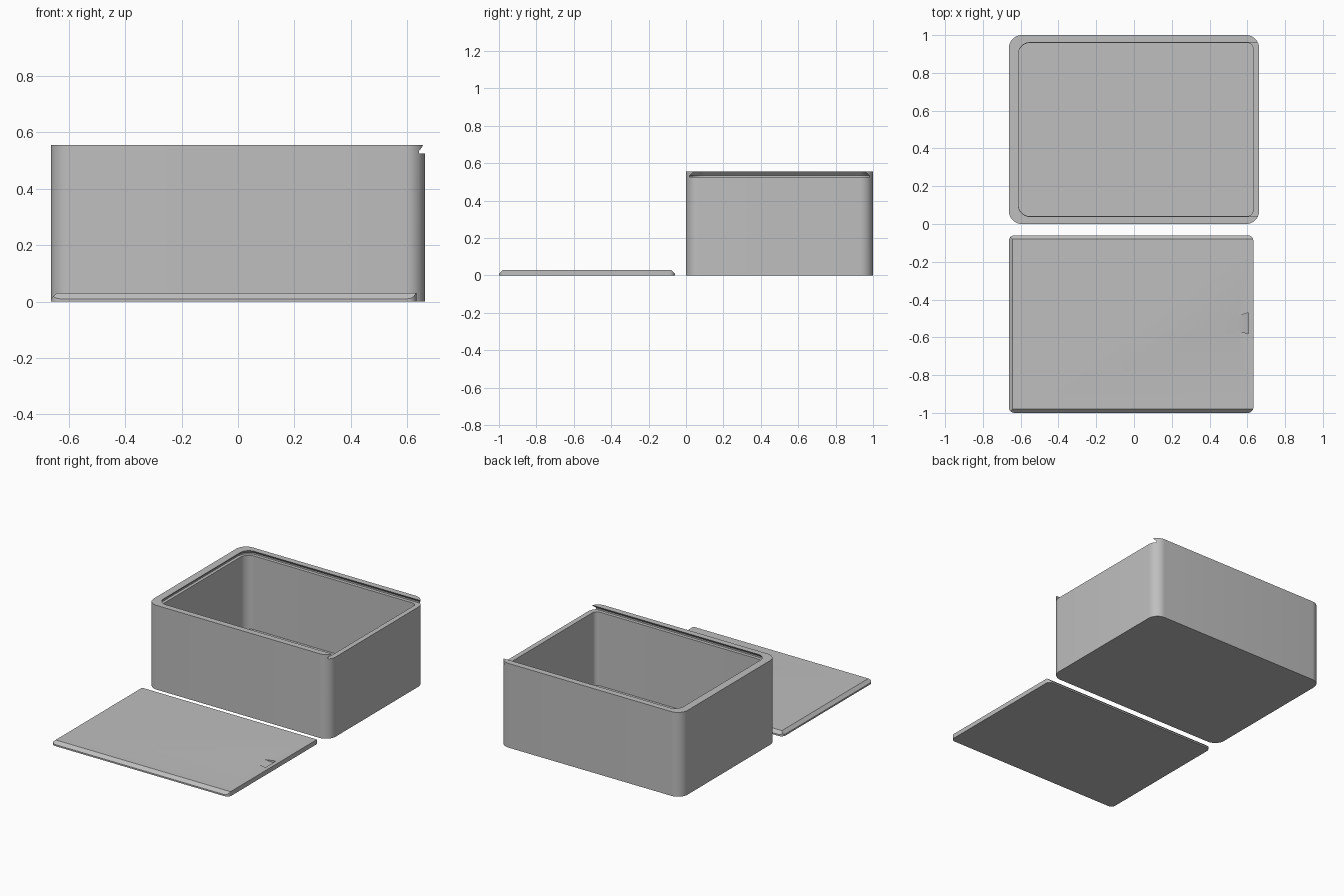
import bpy, bmesh, math
from mathutils import Vector

if "Cube" in bpy.data.objects:
    bpy.data.objects.remove(bpy.data.objects["Cube"], do_unlink=True)

grey = bpy.data.materials.new("plain grey")
grey.use_nodes = True
grey.diffuse_color = (0.52, 0.52, 0.52, 1)
grey.node_tree.nodes["Principled BSDF"].inputs["Base Color"].default_value = grey.diffuse_color


def rounded(x0, x1, y0, y1, z, r_left, r_right, steps=10):
    """Rounded rectangle outline at height z, anticlockwise."""
    corners = ((x1 - r_right, y1 - r_right, r_right), (x0 + r_left, y1 - r_left, r_left),
               (x0 + r_left, y0 + r_left, r_left), (x1 - r_right, y0 + r_right, r_right))
    loop = []
    for quarter, (cx, cy, r) in enumerate(corners):
        for i in range(steps + 1):
            a = math.pi / 2 * (quarter + i / steps)
            loop.append((cx + r * math.cos(a), cy + r * math.sin(a), z))
    return loop


def loft(name, loops, chamfers=()):
    """Closed solid through stacked outlines, then trimmed by chamfer planes."""
    bm = bmesh.new()
    rings = [[bm.verts.new(p) for p in loop] for loop in loops]
    n = len(rings[0])
    for low, high in zip(rings, rings[1:]):
        for i in range(n):
            j = (i + 1) % n
            bm.faces.new((low[i], low[j], high[j], high[i]))
    bm.faces.new(rings[0][::-1])
    bm.faces.new(rings[-1])
    for point, normal in chamfers:
        cut = bmesh.ops.bisect_plane(bm, geom=bm.verts[:] + bm.edges[:] + bm.faces[:],
                                     plane_co=Vector(point), plane_no=Vector(normal),
                                     clear_outer=True)
        edges = [e for e in cut["geom_cut"] if isinstance(e, bmesh.types.BMEdge)]
        bmesh.ops.edgeloop_fill(bm, edges=edges)
    bmesh.ops.recalc_face_normals(bm, faces=bm.faces[:])
    mesh = bpy.data.meshes.new(name)
    bm.to_mesh(mesh)
    bm.free()
    mesh.materials.append(grey)
    obj = bpy.data.objects.new(name, mesh)
    bpy.context.collection.objects.link(obj)
    return obj


def select(obj):
    bpy.ops.object.select_all(action="DESELECT")
    obj.select_set(True)
    bpy.context.view_layer.objects.active = obj


def carve(obj, cutter):
    cutter.hide_render = True
    mod = obj.modifiers.new("carve", "BOOLEAN")
    mod.operation = "DIFFERENCE"
    mod.solver = "EXACT"
    mod.object = cutter
    select(obj)
    bpy.ops.object.modifier_apply(modifier=mod.name)
    bpy.data.objects.remove(cutter, do_unlink=True)


HALF = 0.663
HEIGHT = 0.555
SLOT = 0.525

# Box body with rounded upright corners
box = loft("box", [rounded(-HALF, HALF, 0, 1, z, 0.07, 0.07) for z in (0, HEIGHT)])

# Storage cavity
carve(box, loft("cavity_cutter",
                [rounded(-0.612, 0.63, 0.042, 0.958, z, 0.06, 0.03) for z in (0.04, 0.54)]))

# Dovetail slot for the lid, open at the right-hand end
slot_rings = []
for z, inset in ((SLOT, 0), (SLOT + 0.01, 0), (HEIGHT, 0.02), (HEIGHT + 0.01, 0.02)):
    slot_rings.append(rounded(-0.632 + inset, 0.8, 0.02 + inset, 0.98 - inset, z,
                              0.08 - inset, 0.01))
carve(box, loft("slot_cutter", slot_rings))

# Sliding lid, chamfered on the two long sides and the far end
lid = loft("sliding_lid",
           [rounded(-HALF, 0.632, -1, -0.06, z, 0.03, 0.03) for z in (0, 0.03)],
           chamfers=(((0, -1, 0.01), (0, -1, 1)),
                     ((0, -0.06, 0.01), (0, 1, 1)),
                     ((-HALF, 0, 0.01), (-1, 0, 1))))

# Thumb notch: a ramp that sinks towards the open end
ramp = [(0.54, -0.49, 0.03), (0.54, -0.565, 0.03), (0.605, -0.58, 0.012), (0.605, -0.47, 0.012)]
carve(lid, loft("notch_cutter", [ramp, [(x, y, 0.05) for x, y, z in ramp]]))

for part in (box, lid):
    select(part)
    bpy.ops.object.shade_smooth_by_angle(angle=math.radians(25))
